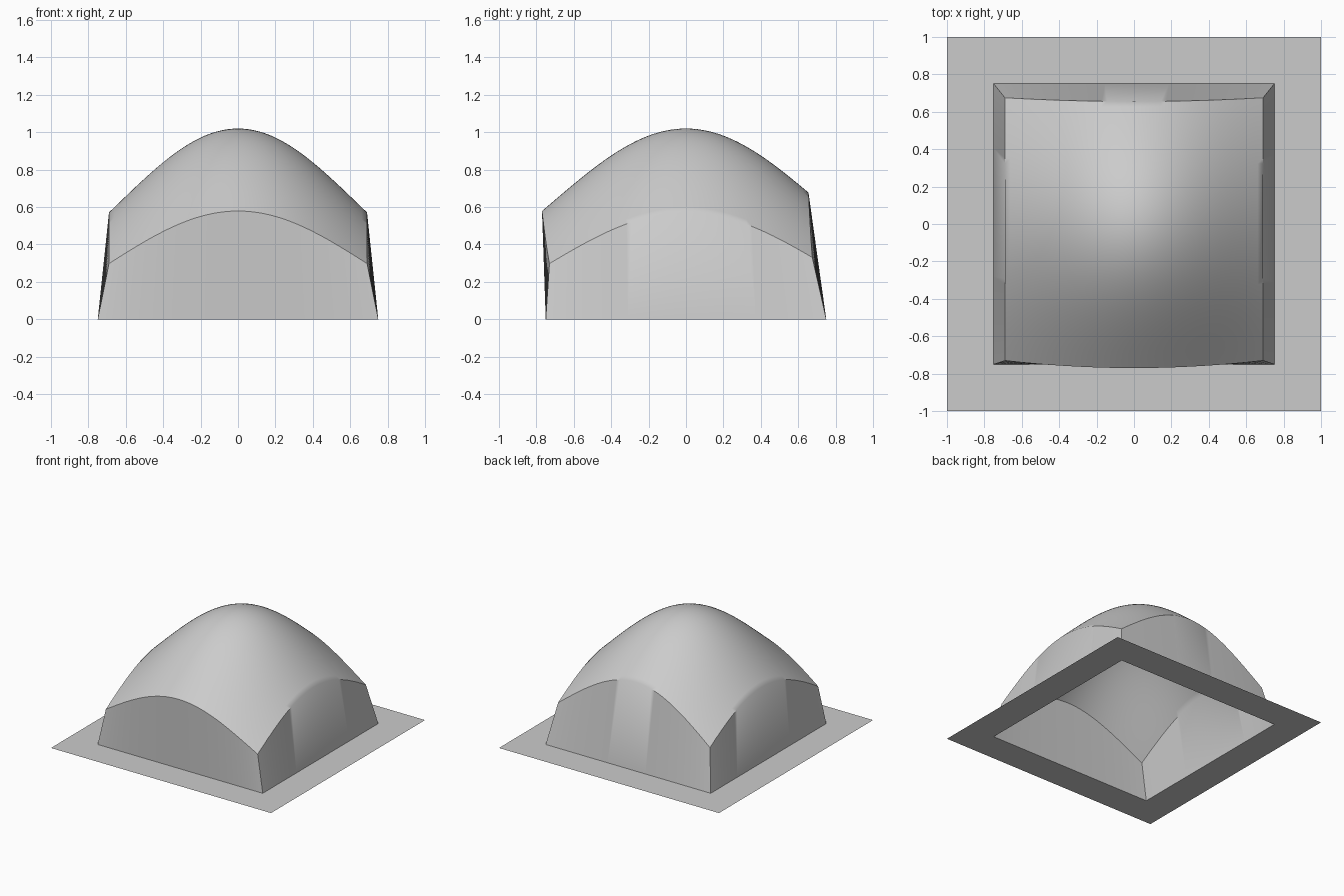
import bpy, bmesh, math

if "Cube" in bpy.data.objects:
    bpy.data.objects.remove(bpy.data.objects["Cube"])

N = 48            # segments across the canopy
HALF_X = 0.69     # canopy half width
HOLE = 0.75       # half size of the opening in the base


def height(x, y):
    bell = 1.02 * math.exp(-1.218 * x * x - 0.955 * y * y)
    return bell - 0.18 * x * x * y * y


def canopy_point(u, v):
    # u, v run from -1 to 1; front and back rims bow slightly
    x = HALF_X * u
    front = -0.77 + 0.04 * u * u
    back = 0.655 + 0.02 * u * u
    y = front + (back - front) * (v + 1) / 2
    return (x, y, height(x, y))


def finish(bm, name, smooth_angle=None):
    mesh = bpy.data.meshes.new(name)
    bm.to_mesh(mesh)
    bm.free()
    obj = bpy.data.objects.new(name, mesh)
    bpy.context.collection.objects.link(obj)
    if smooth_angle:
        bpy.ops.object.select_all(action='DESELECT')
        obj.select_set(True)
        bpy.context.view_layer.objects.active = obj
        bpy.ops.object.shade_smooth_by_angle(angle=math.radians(smooth_angle))
    return obj


# domed canopy with four thin walls dropping to the base opening
bm = bmesh.new()
ts = [2 * i / N - 1 for i in range(N + 1)]
grid = [[bm.verts.new(canopy_point(u, v)) for v in ts] for u in ts]
for i in range(N):
    for j in range(N):
        bm.faces.new((grid[i][j], grid[i + 1][j], grid[i + 1][j + 1], grid[i][j + 1]))

# rim loop, counter-clockwise, matched to the square foot loop
R = range(N)
rim = ([(i, 0) for i in R] + [(N, j) for j in R]
       + [(N - i, N) for i in R] + [(0, N - j) for j in R])
foot = [bm.verts.new((HOLE * ts[i], HOLE * ts[j], 0)) for i, j in rim]
for k, (i, j) in enumerate(rim):
    n = (k + 1) % len(rim)
    i2, j2 = rim[n]
    bm.faces.new((foot[k], foot[n], grid[i2][j2], grid[i][j]))
finish(bm, "domed_canopy", 43)

# flat square base frame around the opening
bm = bmesh.new()
corners = [(-1, -1), (1, -1), (1, 1), (-1, 1)]
outer = [bm.verts.new((x, y, 0)) for x, y in corners]
inner = [bm.verts.new((x * HOLE, y * HOLE, 0)) for x, y in corners]
for k in range(4):
    n = (k + 1) % 4
    bm.faces.new((outer[k], outer[n], inner[n], inner[k]))
finish(bm, "base_frame")
